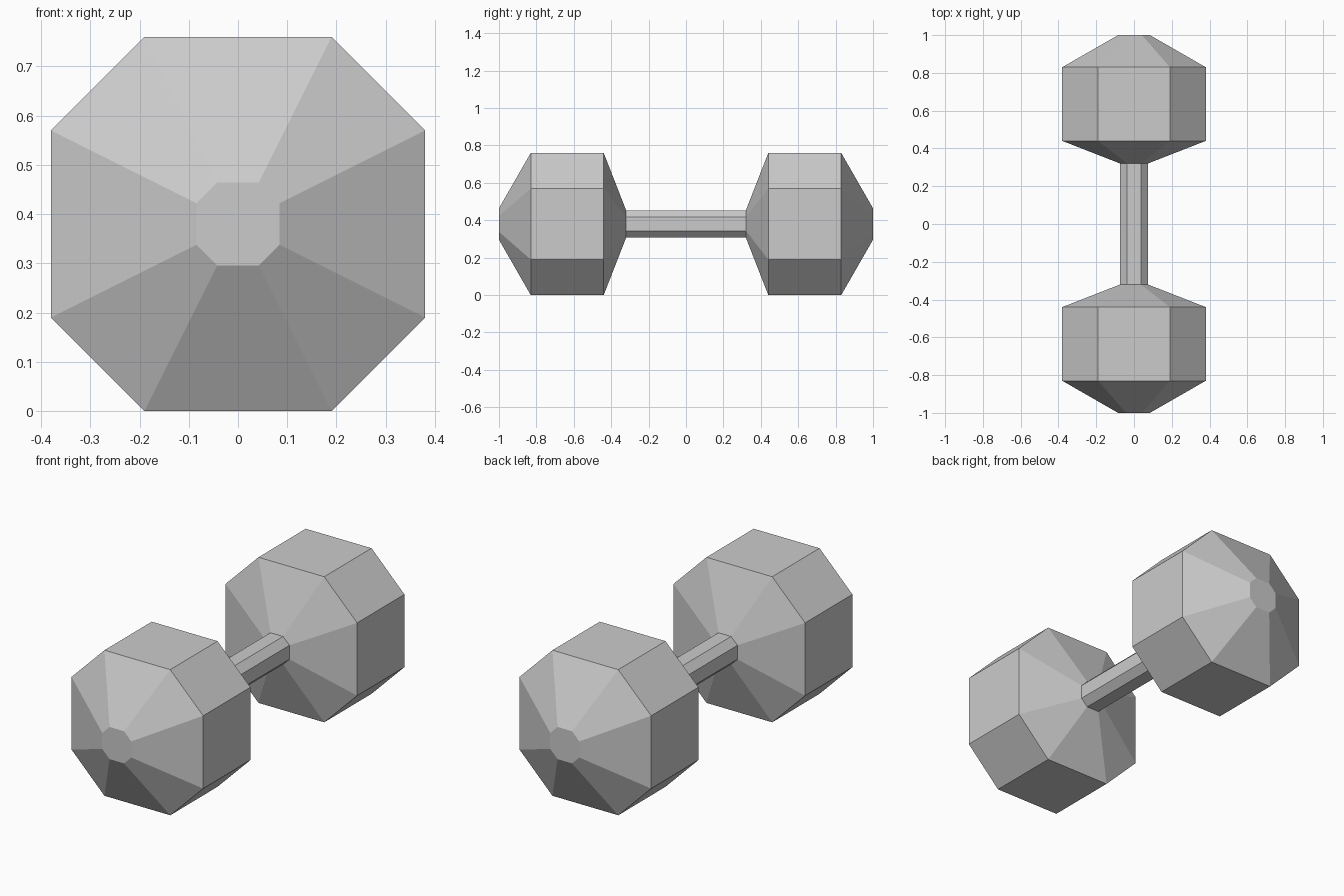
import bpy, bmesh

if "Cube" in bpy.data.objects:
    bpy.data.objects.remove(bpy.data.objects["Cube"])

CENTRE_Z = 0.38


def octagon(r):
    # Square section with its corners cut back to half the radius
    h = r / 2
    return [(h, r), (r, h), (r, -h), (h, -r), (-h, -r), (-r, -h), (-r, h), (-h, r)]


def loft(name, sections, cap_end=False):
    # Skin octagonal rings given as (y, radius)
    bm = bmesh.new()
    rings = [[bm.verts.new((x, y, CENTRE_Z + z)) for x, z in octagon(r)]
             for y, r in sections]
    for a, b in zip(rings, rings[1:]):
        for i in range(8):
            j = (i + 1) % 8
            bm.faces.new((a[i], a[j], b[j], b[i]))
    if cap_end:
        bm.faces.new(rings[-1])
    bmesh.ops.recalc_face_normals(bm, faces=bm.faces)
    # Make sure the normals of open tubes point outwards
    f = max(bm.faces, key=lambda f: f.calc_center_median().z)
    if f.normal.z < 0:
        bmesh.ops.reverse_faces(bm, faces=bm.faces)
    mesh = bpy.data.meshes.new(name)
    bm.to_mesh(mesh)
    bm.free()
    obj = bpy.data.objects.new(name, mesh)
    bpy.context.collection.objects.link(obj)
    return obj


# Grip bar between the weights
loft("handle", [(-0.32, 0.073), (0.32, 0.073)])

# Faceted weights, one at each end
for side, label in ((-1, "front"), (1, "back")):
    profile = [(0.32, 0.073), (0.44, 0.38), (0.83, 0.38), (1.0, 0.084)]
    loft(label + "_weight", [(side * y, r) for y, r in profile], cap_end=True)
